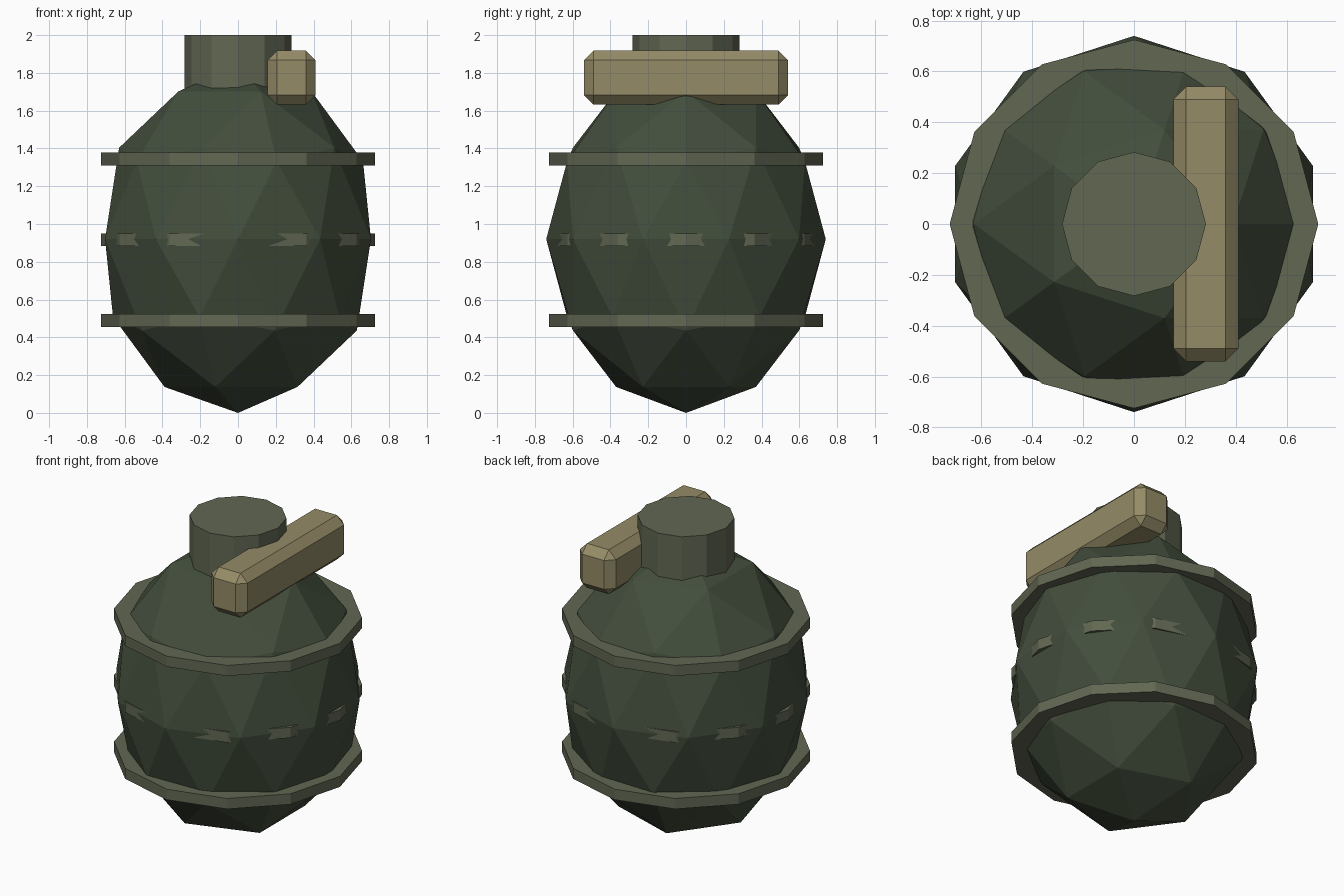
import bpy

if "Cube" in bpy.data.objects:
    bpy.data.objects.remove(bpy.data.objects["Cube"])


def material(name, rgb):
    m = bpy.data.materials.new(name)
    m.diffuse_color = (*rgb, 1.0)
    m.use_nodes = True
    m.node_tree.nodes["Principled BSDF"].inputs["Base Color"].default_value = m.diffuse_color
    return m


green = material("dark green", (0.055, 0.075, 0.045))
grey = material("olive grey", (0.12, 0.135, 0.085))
tan = material("tan metal", (0.30, 0.26, 0.135))


def finish(name, mat):
    ob = bpy.context.object
    ob.name = name
    ob.data.materials.append(mat)
    return ob


def drum(name, radius, z0, z1):
    # twelve-sided drum between two heights
    bpy.ops.mesh.primitive_cylinder_add(vertices=12, radius=radius, depth=z1 - z0,
                                        location=(0, 0, (z0 + z1) / 2))
    return finish(name, grey)


# faceted egg-shaped body
bpy.ops.mesh.primitive_ico_sphere_add(subdivisions=2, radius=1, location=(0, 0, 0.92))
body = finish("body", green)
body.scale = (0.74, 0.74, 0.92)

# three bands round the body
for name, z in (("lower_band", 0.49), ("middle_band", 0.917), ("upper_band", 1.345)):
    drum(name, 0.725, z - 0.034, z + 0.034)

# neck on top
drum("neck", 0.283, 1.70, 2.0)

# bevelled lever beside the neck
bpy.ops.mesh.primitive_cube_add(size=1, location=(0.283, 0, 1.775))
lever = finish("lever", tan)
lever.scale = (0.255, 1.08, 0.285)
bpy.ops.object.transform_apply(location=False, rotation=False, scale=True)
bevel = lever.modifiers.new("bevel", 'BEVEL')
bevel.width = 0.05
bevel.segments = 1
